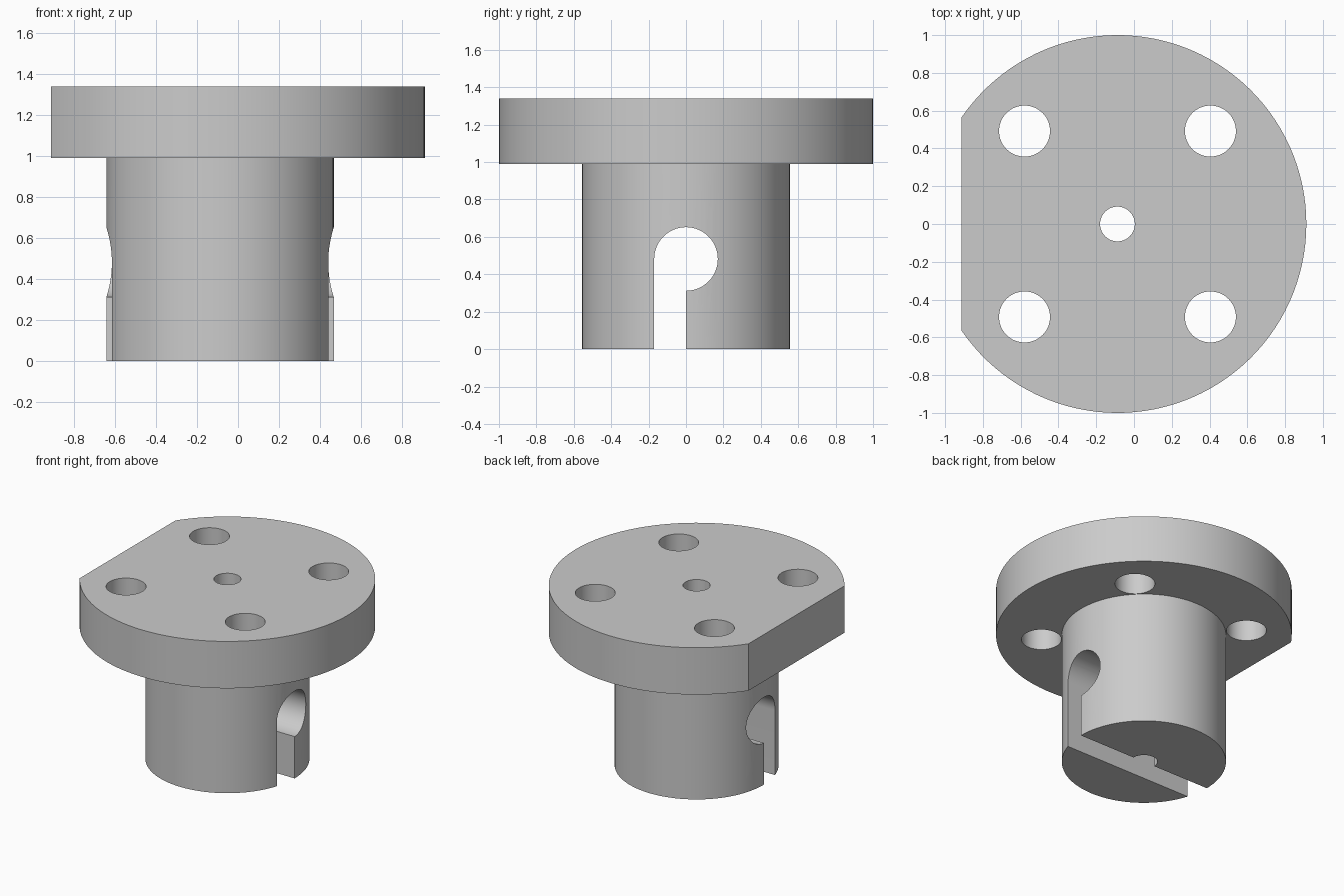
import bpy, bmesh
from math import cos, sin, radians, acos, degrees
from mathutils import Vector

if "Cube" in bpy.data.objects:
    bpy.data.objects.remove(bpy.data.objects["Cube"])

CX = -0.0875      # shared axis of flange and shaft
FLAT = 0.825      # distance from axis to the flat side
TOP, STEP = 1.34, 0.99

grey = bpy.data.materials.new("plain grey")
grey.use_nodes = True
grey.diffuse_color = (0.6, 0.6, 0.6, 1)
grey.node_tree.nodes["Principled BSDF"].inputs["Base Color"].default_value = grey.diffuse_color


def arc(radius, start, end, steps, centre=(0, 0)):
    """Points on an arc, angles in degrees."""
    angles = [radians(start + (end - start) * i / steps) for i in range(steps + 1)]
    return [(centre[0] + radius * cos(a), centre[1] + radius * sin(a)) for a in angles]


def prism(name, outline, place, sweep):
    """Extrude a flat outline, put in space by place(), along sweep."""
    bm = bmesh.new()
    face = bm.faces.new([bm.verts.new(place(u, v)) for u, v in outline])
    ext = bmesh.ops.extrude_face_region(bm, geom=[face], use_keep_orig=True)
    moved = [g for g in ext["geom"] if isinstance(g, bmesh.types.BMVert)]
    bmesh.ops.translate(bm, verts=moved, vec=Vector(sweep))
    bmesh.ops.recalc_face_normals(bm, faces=bm.faces)
    mesh = bpy.data.meshes.new(name)
    bm.to_mesh(mesh)
    bm.free()
    mesh.materials.append(grey)
    obj = bpy.data.objects.new(name, mesh)
    bpy.context.collection.objects.link(obj)
    return obj


def upright(name, outline, low, high):
    return prism(name, outline, lambda u, v: (u, v, low), (0, 0, high - low))


def circle(radius, x=CX, y=0, steps=96):
    return arc(radius, 0, 360, steps, (x, y))[:-1]


def combine(body, tool, operation):
    bpy.context.view_layer.objects.active = body
    mod = body.modifiers.new(operation.lower(), "BOOLEAN")
    mod.operation, mod.solver, mod.object = operation, "EXACT", tool
    bpy.ops.object.modifier_apply(modifier=mod.name)
    bpy.data.objects.remove(tool)


# Round flange with one flat side, joined to the shaft below
edge = 180 - degrees(acos(FLAT))
body = upright("flanged_shaft", arc(1, -edge, edge, 96, (CX, 0)), STEP, TOP)
combine(body, upright("shaft", circle(0.555), 0, STEP + 0.1), "UNION")

# Central bore and four bolt holes
combine(body, upright("bore", circle(0.092, steps=48), -0.1, TOP + 0.1), "DIFFERENCE")
for sx in (-1, 1):
    for sy in (-1, 1):
        hole = circle(0.135, CX + sx * 0.492, sy * 0.492, 64)
        combine(body, upright("bolt_hole", hole, STEP - 0.1, TOP + 0.1), "DIFFERENCE")

# Hooked slot running across the shaft and open at the bottom
slot = arc(0.17, 180, -90, 54, (0, 0.482)) + [(0, -0.1), (-0.17, -0.1)]
combine(body, prism("slot", slot, lambda u, v: (-0.8, u, v), (1.5, 0, 0)), "DIFFERENCE")

# Smooth round walls with crisp rims
bpy.ops.object.select_all(action="DESELECT")
body.select_set(True)
bpy.context.view_layer.objects.active = body
bpy.ops.object.shade_smooth_by_angle(angle=radians(30))
